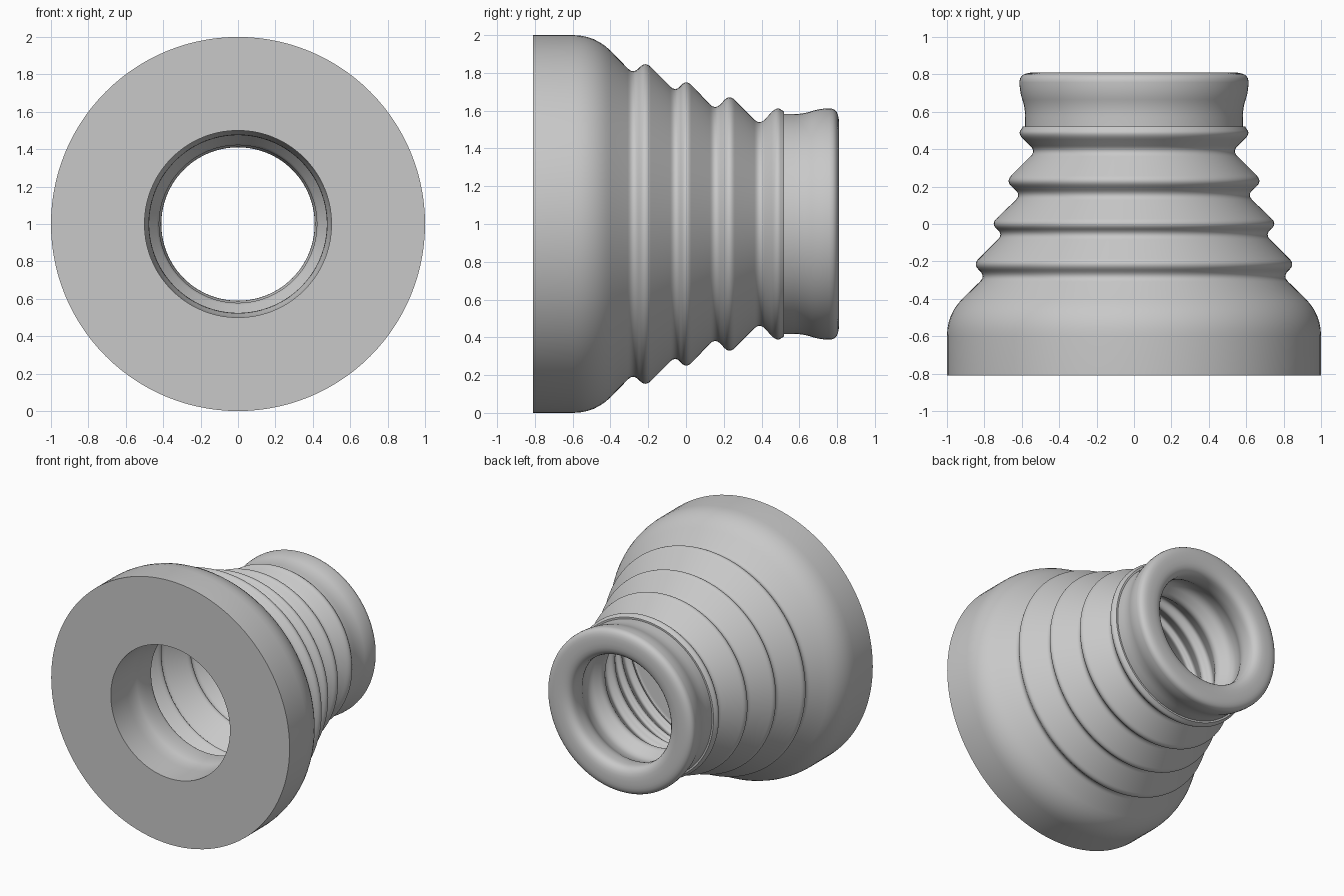
import bpy, bmesh, math
from mathutils import Vector

cube = bpy.data.objects.get("Cube")
if cube:
    bpy.data.objects.remove(cube, do_unlink=True)

SEGMENTS = 112
AXIS_HEIGHT = 1.0

rubber = bpy.data.materials.new("light grey rubber")
rubber.use_nodes = True
GREY = (0.58, 0.58, 0.58, 1)
rubber.diffuse_color = GREY
rubber.node_tree.nodes["Principled BSDF"].inputs["Base Color"].default_value = GREY


def rounded(corners, steps=6):
    """Round each (y, radius, fillet) corner of a closed outline."""
    points = []
    count = len(corners)
    for i, (y, r, fillet) in enumerate(corners):
        here = Vector((y, r))
        before = Vector(corners[i - 1][:2]) - here
        after = Vector(corners[(i + 1) % count][:2]) - here
        if fillet == 0:
            points.append(here)
            continue
        a = here + before.normalized() * min(fillet, before.length * 0.48)
        b = here + after.normalized() * min(fillet, after.length * 0.48)
        for k in range(steps + 1):
            t = k / steps
            points.append(a * (1 - t) ** 2 + here * 2 * t * (1 - t) + b * t * t)
    return points


def lathe(name, outline):
    """Spin a closed outline around the y axis."""
    bm = bmesh.new()
    rings = []
    for i in range(SEGMENTS):
        a = math.tau * i / SEGMENTS
        rings.append([bm.verts.new((p.y * math.sin(a), p.x,
                                    AXIS_HEIGHT + p.y * math.cos(a))) for p in outline])
    n = len(outline)
    for i in range(SEGMENTS):
        r0, r1 = rings[i], rings[(i + 1) % SEGMENTS]
        for j in range(n):
            k = (j + 1) % n
            bm.faces.new((r0[j], r0[k], r1[k], r1[j]))
    bmesh.ops.recalc_face_normals(bm, faces=bm.faces)
    mesh = bpy.data.meshes.new(name)
    bm.to_mesh(mesh)
    bm.free()
    obj = bpy.data.objects.new(name, mesh)
    bpy.context.collection.objects.link(obj)
    mesh.materials.append(rubber)
    bpy.context.view_layer.objects.active = obj
    obj.select_set(True)
    bpy.ops.object.shade_smooth_by_angle(angle=math.radians(35))
    return obj


# Pleats: (valley y, valley radius, peak y, peak radius)
pleats = [(-0.28, 0.795, -0.215, 0.86),
          (-0.055, 0.70, 0.0, 0.765),
          (0.155, 0.605, 0.23, 0.685),
          (0.39, 0.525, 0.48, 0.62)]

# Outer skin: base, pleats, neck and end bead
outer = [(-0.81, 1.0, 0), (-0.48, 1.0, 0.12)]
for vy, vr, py, pr in pleats:
    outer += [(vy, vr, 0.04), (py, pr, 0.04)]
outer += [(0.52, 0.595, 0), (0.52, 0.582, 0), (0.62, 0.582, 0.06),
          (0.71, 0.612, 0.06), (0.81, 0.612, 0.08)]

# Inner skin: bead, neck groove, pleats and front bore
WALL = 0.12
inner = [(0.81, 0.41, 0.11), (0.66, 0.41, 0.06), (0.58, 0.46, 0.05), (0.49, 0.48, 0.04)]
for i, (vy, vr, py, pr) in enumerate(reversed(pleats)):
    if i:
        inner.append((py - 0.04, pr - WALL - 0.01, 0.04))
    inner.append((vy - 0.01, vr - WALL + 0.005, 0.04))
inner += [(-0.33, 0.72, 0.04), (-0.34, 0.475, 0.04),
          (-0.47, 0.475, 0.06), (-0.56, 0.50, 0.06), (-0.81, 0.50, 0)]

lathe("bellows_boot", rounded(outer + inner))
